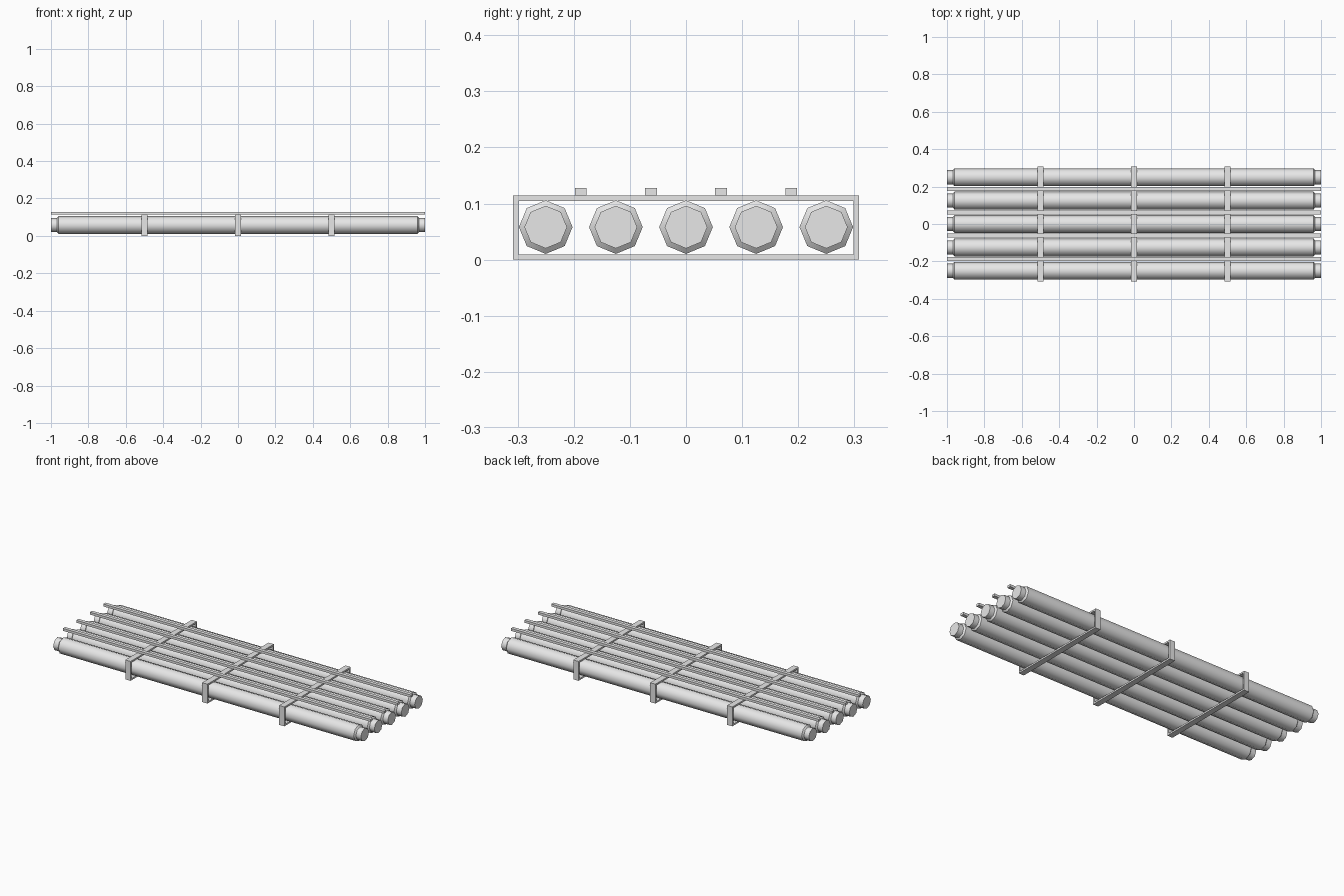
import bpy, bmesh, math

if "Cube" in bpy.data.objects:
    bpy.data.objects.remove(bpy.data.objects["Cube"])

TUBE_Z = 0.058
SIDES = 8


def material(name, rgb):
    m = bpy.data.materials.new(name)
    m.diffuse_color = (*rgb, 1)
    m.use_nodes = True
    m.node_tree.nodes["Principled BSDF"].inputs["Base Color"].default_value = m.diffuse_color
    return m


grey = material("light grey", (0.8, 0.8, 0.8))


def make_object(name, bm):
    bmesh.ops.recalc_face_normals(bm, faces=bm.faces)
    mesh = bpy.data.meshes.new(name)
    bm.to_mesh(mesh)
    bm.free()
    mesh.materials.append(grey)
    ob = bpy.data.objects.new(name, mesh)
    bpy.context.collection.objects.link(ob)
    return ob


def add_box(bm, centre, size):
    verts = bmesh.ops.create_cube(bm, size=1)["verts"]
    for v in verts:
        v.co = [c + p * s for c, p, s in zip(centre, v.co, size)]


# Tube: octagonal rings along x, bevelled shoulders and narrower end plugs
def tube(name, y):
    half = [(0.96, 0.0478), (0.968, 0.038), (1.0, 0.038)]
    profile = [(-x, r) for x, r in reversed(half)] + half
    bm = bmesh.new()
    rings = []
    for x, r in profile:
        angles = [2 * math.pi * i / SIDES for i in range(SIDES)]
        rings.append([bm.verts.new((x, y + r * math.cos(a), TUBE_Z + r * math.sin(a)))
                      for a in angles])
    for a, b in zip(rings, rings[1:]):
        for i in range(SIDES):
            j = (i + 1) % SIDES
            bm.faces.new((a[i], a[j], b[j], b[i])).smooth = True
    for ring in (rings[0], rings[-1]):
        bm.faces.new(ring)
    # Keep the ring edges crisp while the sides shade round
    for e in bm.edges:
        e.smooth = abs(e.verts[0].co.x - e.verts[1].co.x) > 1e-4
    make_object(name, bm)


# Strap frame: rectangular loop around all the tubes
def strap(name, x):
    w, h, t, d = 0.308, 0.114, 0.0095, 0.034
    bm = bmesh.new()
    outer = [(-w, 0), (w, 0), (w, h), (-w, h)]
    inner = [(-w + t, t), (w - t, t), (w - t, h - t), (-w + t, h - t)]
    loops = [[bm.verts.new((x + dx, y, z)) for y, z in loop]
             for dx in (-d / 2, d / 2) for loop in (outer, inner)]
    ob, ib, of, inf = loops
    for a, b in ((ob, ib), (of, inf), (ob, of), (ib, inf)):
        for i in range(4):
            j = (i + 1) % 4
            bm.faces.new((a[i], a[j], b[j], b[i]))
    make_object(name, bm)


# Rail: thin bar lying on the straps above each gap
def rail(name, y):
    bm = bmesh.new()
    add_box(bm, (0, y, 0.121), (2.0, 0.021, 0.014))
    make_object(name, bm)


for i in range(5):
    tube(f"tube_{i + 1}", (i - 2) * 0.125)
for i in range(3):
    strap(f"strap_{i + 1}", (i - 1) * 0.5)
for i in range(4):
    rail(f"rail_{i + 1}", (i - 1.5) * 0.125)
